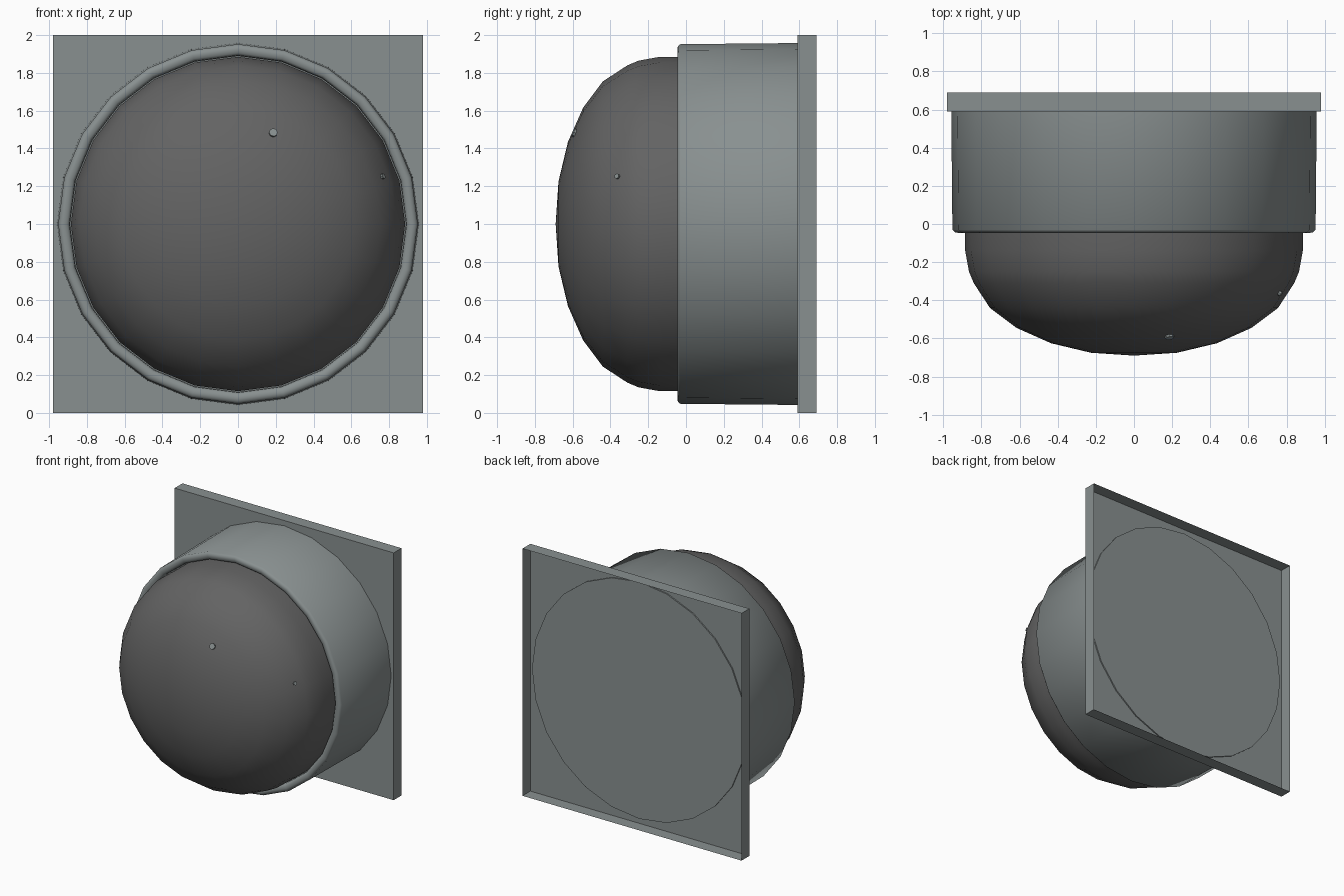
import bpy, bmesh, math
from mathutils import Vector

if "Cube" in bpy.data.objects:
    bpy.data.objects.remove(bpy.data.objects["Cube"])


def material(name, rgb):
    m = bpy.data.materials.new(name)
    m.diffuse_color = (*rgb, 1)
    m.use_nodes = True
    m.node_tree.nodes["Principled BSDF"].inputs["Base Color"].default_value = m.diffuse_color
    return m


GREY = material("housing grey", (0.25, 0.28, 0.28))
DARK = material("dark dome", (0.125, 0.125, 0.125))
CZ = 1.0      # height of the round axis
SIDES = 24


def finish(name, bm, mat, smooth=None):
    me = bpy.data.meshes.new(name)
    bm.to_mesh(me)
    bm.free()
    ob = bpy.data.objects.new(name, me)
    bpy.context.collection.objects.link(ob)
    me.materials.append(mat)
    if smooth:
        bpy.ops.object.select_all(action='DESELECT')
        ob.select_set(True)
        bpy.context.view_layer.objects.active = ob
        bpy.ops.object.shade_smooth_by_angle(angle=math.radians(smooth))
    return ob


def lathe(name, profile, mat, smooth):
    """Revolve (radius, y) points around the y axis at height CZ."""
    bm = bmesh.new()
    rings = []
    for r, y in profile:
        if r == 0:
            rings.append([bm.verts.new((0, y, CZ))] * SIDES)
        else:
            rings.append([bm.verts.new((r * math.cos(t), y, CZ + r * math.sin(t)))
                          for t in (2 * math.pi * i / SIDES for i in range(SIDES))])
    for a, b in zip(rings, rings[1:]):
        for i in range(SIDES):
            j = (i + 1) % SIDES
            bm.faces.new(list(dict.fromkeys((a[i], a[j], b[j], b[i]))))
    bmesh.ops.recalc_face_normals(bm, faces=bm.faces)
    return finish(name, bm, mat, smooth)


# Square back plate: shallow tray, open at the back
bm = bmesh.new()
bmesh.ops.create_cube(bm, size=1)
for v in bm.verts:
    v.co = Vector((v.co.x * 1.96, 0.64 + v.co.y * 0.1, CZ + v.co.z * 2))
bmesh.ops.delete(bm, geom=[f for f in bm.faces if f.normal.y > 0.9], context='FACES_ONLY')
finish("back_plate", bm, GREY)

# Round housing with a rounded front lip and closed back
lathe("housing_ring", [(0, 0.6), (0.958, 0.6), (0.952, -0.03), (0.94, -0.043),
                       (0.925, -0.046), (0.905, -0.043), (0.893, -0.03),
                       (0.89, 0.0), (0.87, 0.0)], GREY, 50)

# Flattened dome
lathe("dome", [(0.885, 0.0), (0.885, -0.14), (0.865, -0.25), (0.84, -0.31),
               (0.755, -0.44), (0.615, -0.545), (0.435, -0.625),
               (0.225, -0.675), (0, -0.69)], DARK, 50)

# Small light dots set into the dome surface


def dot(name, x, z, y, normal, radius):
    bm = bmesh.new()
    bmesh.ops.create_cone(bm, cap_ends=True, segments=8, radius1=radius,
                          radius2=radius, depth=0.03)
    n = Vector(normal).normalized()
    q = n.to_track_quat('Z', 'Y')
    for v in bm.verts:
        v.co = q @ v.co + Vector((x, y, z))
    finish(name, bm, GREY)


dot("front_dot", 0.185, 1.48, -0.585, (0.15, -0.91, 0.39), 0.023)
dot("side_dot", 0.76, 1.25, -0.36, (0.8, -0.55, 0.26), 0.014)
